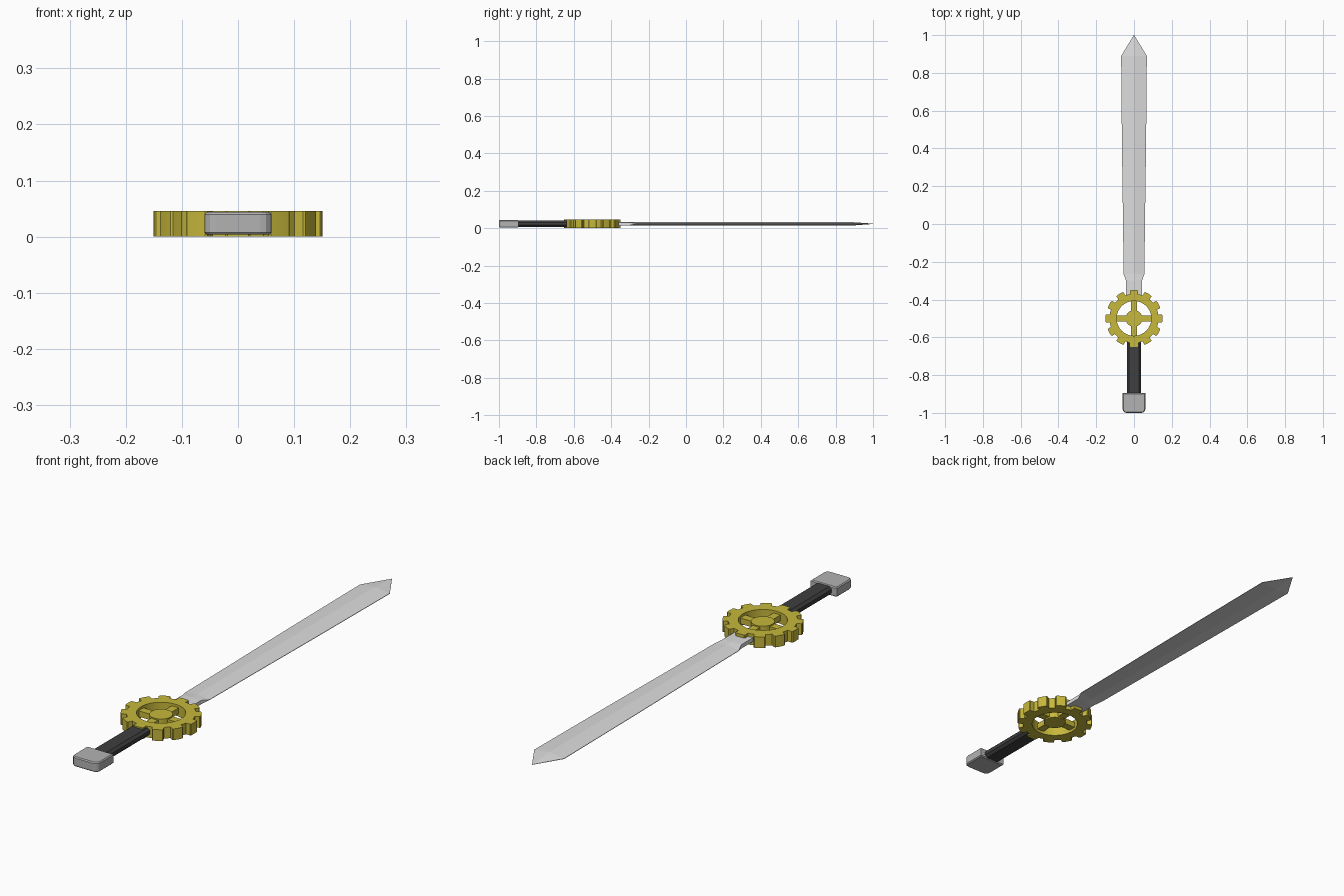
import bpy, bmesh, math
from mathutils import Vector

if "Cube" in bpy.data.objects:
    bpy.data.objects.remove(bpy.data.objects["Cube"])

ZC = 0.0235      # mid plane of the sword
GY = -0.5        # gear centre


def mat(name, c):
    m = bpy.data.materials.new(name)
    m.diffuse_color = (*c, 1)
    m.use_nodes = True
    m.node_tree.nodes["Principled BSDF"].inputs["Base Color"].default_value = m.diffuse_color
    return m


STEEL = mat("blade steel", (0.72, 0.72, 0.72))
GREY = mat("pommel grey", (0.45, 0.45, 0.45))
DARK = mat("dark grip", (0.05, 0.05, 0.05))
GOLD = mat("gear gold", (0.57, 0.48, 0.045))


def finish(name, bm, m, smooth=False):
    bmesh.ops.recalc_face_normals(bm, faces=bm.faces)
    me = bpy.data.meshes.new(name)
    bm.to_mesh(me)
    bm.free()
    me.materials.append(m)
    ob = bpy.data.objects.new(name, me)
    bpy.context.collection.objects.link(ob)
    if smooth:
        bpy.context.view_layer.objects.active = ob
        ob.select_set(True)
        bpy.ops.object.shade_smooth_by_angle(angle=math.radians(30))
        ob.select_set(False)
    return ob


def loft(name, sections, m):
    """Skin closed sections of equal point count, capping both ends."""
    bm = bmesh.new()
    rings = [[bm.verts.new(p) for p in s] for s in sections]
    n = len(rings[0])
    for a, b in zip(rings, rings[1:]):
        for i in range(n):
            j = (i + 1) % n
            bm.faces.new((a[i], a[j], b[j], b[i]))
    bm.faces.new(rings[0])
    bm.faces.new(rings[-1])
    bmesh.ops.remove_doubles(bm, verts=bm.verts, dist=1e-5)
    return finish(name, bm, m)


def box(bm, x0, x1, y0, y1, z0, z1):
    vs = bmesh.ops.create_cube(bm, size=1)["verts"]
    for v in vs:
        v.co = Vector((x1 if v.co.x > 0 else x0, y1 if v.co.y > 0 else y0,
                       z1 if v.co.z > 0 else z0))
    return vs


# blade: (y, half width, half edge thickness, half ridge thickness)
stations = [(-0.385, 0.042, 0.008, 0.010), (-0.30, 0.042, 0.008, 0.010),
            (-0.265, 0.055, 0.001, 0.010), (0.0, 0.058, 0.001, 0.010),
            (0.43, 0.064, 0.001, 0.010), (0.89, 0.068, 0.001, 0.009),
            (1.0, 0.001, 0.0005, 0.001)]
loft("blade", [[(-w, y, ZC - e), (0, y, ZC - t), (w, y, ZC - e),
                (w, y, ZC + e), (0, y, ZC + t), (-w, y, ZC + e)]
               for y, w, e, t in stations], STEEL)

# grip: chamfered bar
W, H, C = 0.037, 0.017, 0.010
prof = [(-W, -H + C), (-W + C, -H), (W - C, -H), (W, -H + C),
        (W, H - C), (W - C, H), (-W + C, H), (-W, H - C)]
loft("grip", [[(x, y, ZC + z) for x, z in prof] for y in (-0.91, -0.625)], DARK)

# pommel: block with rounded butt corners and bevelled rims
bm = bmesh.new()
box(bm, -0.06, 0.06, -1.0, -0.895, ZC - 0.020, ZC + 0.020)
corner = [e for e in bm.edges
          if abs(e.verts[0].co.z - e.verts[1].co.z) > 0.01 and e.verts[0].co.y < -0.95]
bmesh.ops.bevel(bm, geom=corner, offset=0.020, segments=3, profile=0.5, affect='EDGES')
rim = [e for e in bm.edges
       if abs(e.verts[0].co.z - e.verts[1].co.z) < 1e-4]
bmesh.ops.bevel(bm, geom=rim, offset=0.004, segments=1, affect='EDGES')
finish("pommel", bm, GREY)

# gear rim: toothed outline outside, round hole inside
TEETH, R_TIP, R_ROOT, R_IN, TOP = 12, 0.151, 0.130, 0.092, 0.046
steps = [(-9.5, R_ROOT), (-8.5, R_TIP - 0.003), (-7, R_TIP), (0, R_TIP), (7, R_TIP),
         (8.5, R_TIP - 0.003), (9.5, R_ROOT), (15, R_ROOT)]
bm = bmesh.new()
cols = []
for k in range(TEETH):
    for da, r in steps:
        a = math.radians(k * 360 / TEETH + da)
        cols.append([bm.verts.new((q * math.cos(a), GY + q * math.sin(a), z))
                     for q, z in ((R_IN, 0), (r, 0), (r, TOP), (R_IN, TOP))])
for i, a in enumerate(cols):
    b = cols[(i + 1) % len(cols)]
    for j in range(4):
        k = (j + 1) % 4
        bm.faces.new((a[j], a[k], b[k], b[j]))
finish("gear_rim", bm, GOLD, True)

# gear hub
bm = bmesh.new()
bmesh.ops.create_cone(bm, cap_ends=True, segments=32, radius1=0.044, radius2=0.044, depth=0.034)
bmesh.ops.translate(bm, verts=bm.verts, vec=(0, GY, ZC))
finish("gear_hub", bm, GOLD, True)

# four spokes
bm = bmesh.new()
for dx, dy in ((1, 0), (-1, 0), (0, 1), (0, -1)):
    cx, cy = dx * 0.067, GY + dy * 0.067
    hx, hy = (0.031, 0.016) if dx else (0.016, 0.031)
    box(bm, cx - hx, cx + hx, cy - hy, cy + hy, ZC - 0.012, ZC + 0.012)
finish("gear_spokes", bm, GOLD)
